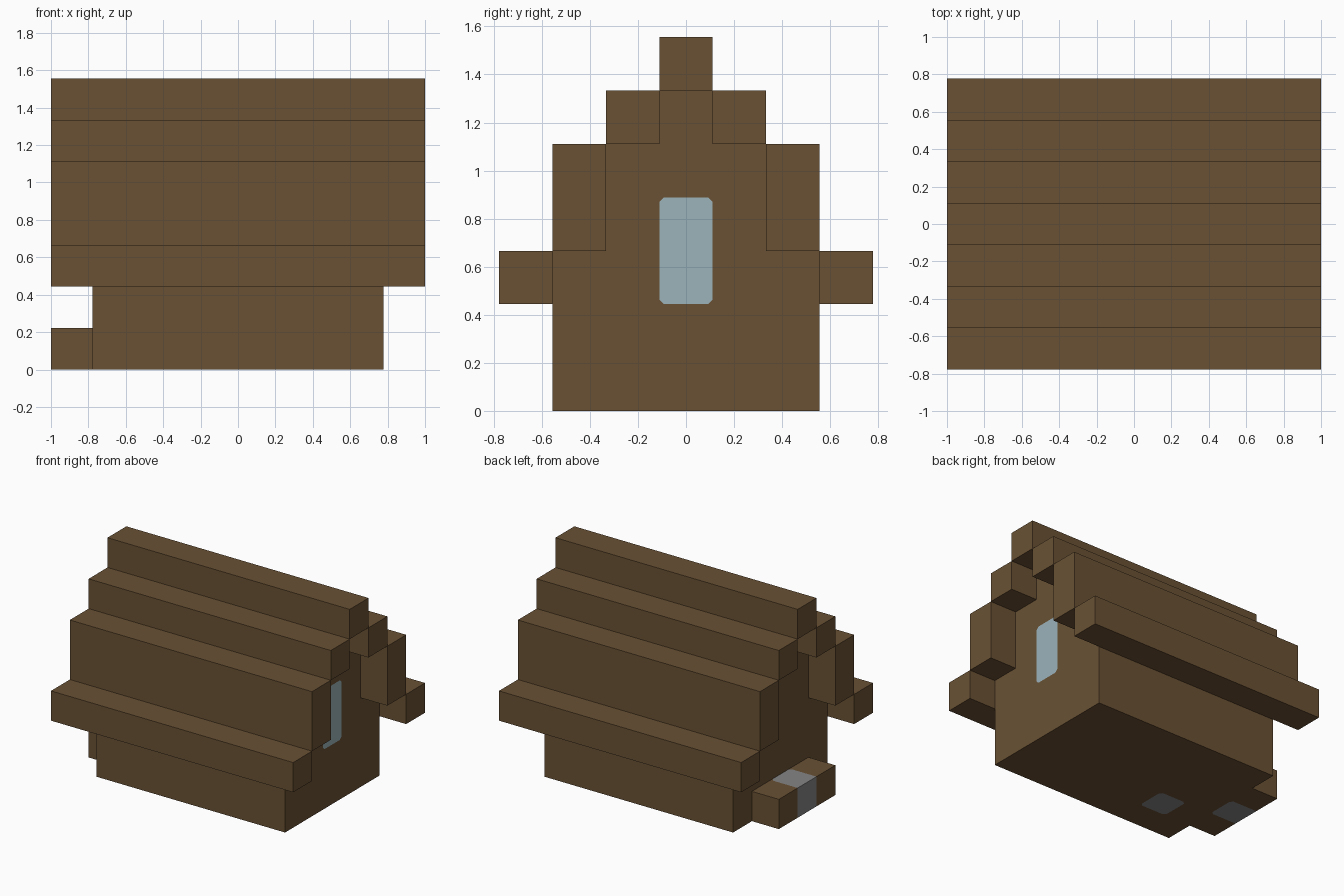
import bpy
import bmesh
from mathutils import Vector

U = 2 / 9       # one block
CLIP = 0.09     # clipped corner of a painted panel, in blocks

if "Cube" in bpy.data.objects:
    bpy.data.objects.remove(bpy.data.objects["Cube"], do_unlink=True)


def material(name, rgb):
    m = bpy.data.materials.new(name)
    m.use_nodes = True
    m.diffuse_color = (*rgb, 1)
    bsdf = next(n for n in m.node_tree.nodes if n.type == 'BSDF_PRINCIPLED')
    bsdf.inputs["Base Color"].default_value = (*rgb, 1)
    return m


WOOD = material("brown wood", (0.144, 0.083, 0.034))
GLASS = material("pale blue glass", (0.335, 0.452, 0.5))
STONE = material("grey stone", (0.235, 0.235, 0.235))


def prism(name, profile, x0, x1, *extra):
    """Extrude a (y, z) profile from x0 to x1, all in blocks."""
    bm = bmesh.new()
    face = bm.faces.new([bm.verts.new((x0, y, z)) for y, z in profile])
    top = bmesh.ops.extrude_face_region(bm, geom=[face])["geom"]
    bmesh.ops.translate(bm, vec=(x1 - x0, 0, 0),
                        verts=[v for v in top if isinstance(v, bmesh.types.BMVert)])
    bmesh.ops.recalc_face_normals(bm, faces=bm.faces)
    for paint in extra:
        paint(bm)
    bmesh.ops.scale(bm, vec=(U, U, U), verts=bm.verts)
    mesh = bpy.data.meshes.new(name)
    bm.to_mesh(mesh)
    bm.free()
    for m in (WOOD, GLASS, STONE):
        mesh.materials.append(m)
    obj = bpy.data.objects.new(name, mesh)
    bpy.context.collection.objects.link(obj)
    return obj


def box(name, x, y, z, *extra):
    outline = [(y[0], z[0]), (y[1], z[0]), (y[1], z[1]), (y[0], z[1])]
    return prism(name, outline, x[0], x[1], *extra)


def panel(normal, level, centre, half, index, clips):
    """Cut a panel into the flat face at level along normal and colour it."""
    n = Vector(normal)
    c = Vector(centre)
    axes = [Vector(a) for a in ((1, 0, 0), (0, 1, 0), (0, 0, 1)) if not n.dot(Vector(a))]
    a, b = axes
    planes = [(s * ax, h) for ax, h in zip(axes, half) for s in (-1, 1)]
    planes += [(sa * a + sb * b, sum(half) - CLIP) for sa, sb in clips]

    def on_face(f):
        return f.normal.dot(n) > 0.9 and abs(f.calc_center_median().dot(n) - level) < 0.001

    def inside(f):
        d = f.calc_center_median() - c
        return on_face(f) and all(d.dot(p) < lim + 0.0001 for p, lim in planes)

    def paint(bm):
        for p, lim in planes:
            faces = [f for f in bm.faces if on_face(f)]
            edges = {e for f in faces for e in f.edges}
            verts = {v for f in faces for v in f.verts}
            bmesh.ops.bisect_plane(bm, geom=[*faces, *edges, *verts], dist=0.0001,
                                   plane_co=c + p * (lim / p.length_squared), plane_no=p)
        for f in bm.faces:
            if inside(f):
                f.material_index = index
    return paint


CORNERS = [(-1, -1), (-1, 1), (1, -1), (1, 1)]
INNER = [(1, -1), (1, 1)]

# Stepped gable body with the end window and the stone patch in its floor
right_half = [(2.5, 0), (2.5, 3), (1.5, 3), (1.5, 5), (0.5, 5), (0.5, 6)]
gable = right_half + [(-y, z) for y, z in reversed(right_half)]
prism("house_body", gable, -3.5, 3.5,
      panel((1, 0, 0), 3.5, (3.5, 0, 3), (0.5, 1), 1, CORNERS),
      panel((0, 0, -1), 0, (-2, -1, 0), (0.5, 0.5), 2, CORNERS))

# Roof tiers, mirrored front and back, and the ridge
LENGTH = (-4.5, 4.5)
for side, word in ((-1, "front"), (1, "back")):
    for name, y0, z in (("eave", 2.5, (2, 3)), ("lower_roof", 1.5, (3, 5)),
                        ("upper_roof", 0.5, (5, 6))):
        box(f"{word}_{name}", LENGTH, sorted((side * y0, side * (y0 + 1))), z)
box("roof_ridge", LENGTH, (-0.5, 0.5), (6, 7))

# Doorstep with a stone band around its middle
box("doorstep", (-4.5, -3.5), (-1.5, 1.5), (0, 1),
    panel((0, 0, 1), 1, (-4, 0, 1), (0.5, 0.5), 2, INNER),
    panel((0, 0, -1), 0, (-4, 0, 0), (0.5, 0.5), 2, INNER),
    panel((-1, 0, 0), 4.5, (-4.5, 0, 0.5), (0.5, 0.5), 2, []))
